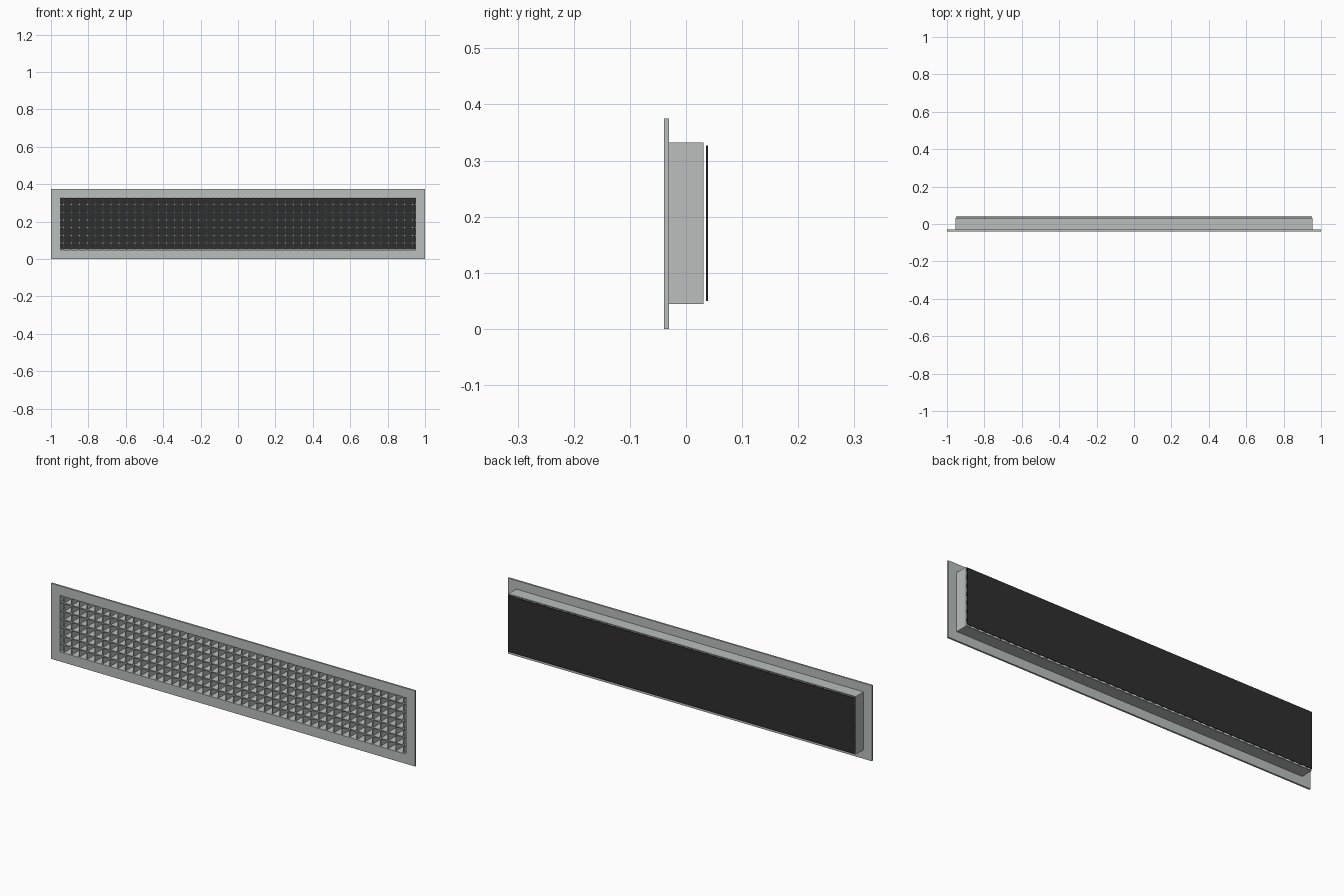
import bpy, bmesh

if "Cube" in bpy.data.objects:
    bpy.data.objects.remove(bpy.data.objects["Cube"])

W, H = 1.0, 0.375           # flange half width, height
Z0, Z1, XB = 0.044, 0.332, 0.954   # duct box outer limits
WALL = 0.004
YF, YM, YB = -0.039, -0.030, 0.031  # flange front, flange back, duct back


def material(name, col):
    m = bpy.data.materials.new(name)
    m.diffuse_color = (*col, 1)
    m.use_nodes = True
    m.node_tree.nodes["Principled BSDF"].inputs["Base Color"].default_value = m.diffuse_color
    return m


grey = material("painted_metal_grey", (0.49, 0.52, 0.51))
black = material("dark_backing", (0.028, 0.028, 0.028))


def add_box(bm, x0, x1, y0, y1, z0, z1):
    v = [bm.verts.new((x, y, z)) for x in (x0, x1) for y in (y0, y1) for z in (z0, z1)]
    for f in ((0, 1, 3, 2), (4, 6, 7, 5), (0, 4, 5, 1), (2, 3, 7, 6), (0, 2, 6, 4), (1, 5, 7, 3)):
        bm.faces.new([v[i] for i in f])


def add_ring(bm, outer, inner, y0, y1):
    """Rectangular tube between two (x_half, z0, z1) outlines."""
    def loop(r, y):
        x, a, b = r
        return [bm.verts.new(p) for p in ((-x, y, a), (x, y, a), (x, y, b), (-x, y, b))]
    loops = [loop(outer, y0), loop(outer, y1), loop(inner, y1), loop(inner, y0)]
    for k in range(4):
        a, b = loops[k], loops[(k + 1) % 4]
        for i in range(4):
            j = (i + 1) % 4
            bm.faces.new((a[i], a[j], b[j], b[i]))


def finish(bm, name, mat):
    bmesh.ops.recalc_face_normals(bm, faces=bm.faces)
    me = bpy.data.meshes.new(name)
    bm.to_mesh(me)
    bm.free()
    me.materials.append(mat)
    ob = bpy.data.objects.new(name, me)
    bpy.context.collection.objects.link(ob)


inner = (XB - WALL, Z0 + WALL, Z1 - WALL)

# Front flange
bm = bmesh.new()
add_ring(bm, (W, 0, H), inner, YF, YM)
finish(bm, "front_flange", grey)

# Duct collar behind the flange
bm = bmesh.new()
add_ring(bm, (XB, Z0, Z1), inner, YM, YB)
finish(bm, "duct_collar", grey)

# Vertical blades, evenly pitched with half cells at the ends
N, T = 45, 0.0025
pitch = 2 * XB / N
bm = bmesh.new()
for i in range(N):
    x = -XB + (i + 0.5) * pitch
    add_box(bm, x - T, x + T, -0.034, 0.029, inner[1], inner[2])
finish(bm, "vertical_blades", grey)

# Horizontal blades
M = 6
bm = bmesh.new()
for i in range(1, M + 1):
    z = Z0 + (Z1 - Z0) * i / (M + 1)
    add_box(bm, -inner[0], inner[0], -0.0335, 0.0285, z - T, z + T)
finish(bm, "horizontal_blades", grey)

# Dark plate just behind the collar
bm = bmesh.new()
add_box(bm, -0.951, 0.951, 0.036, 0.039, 0.05, 0.327)
finish(bm, "backing_plate", black)
